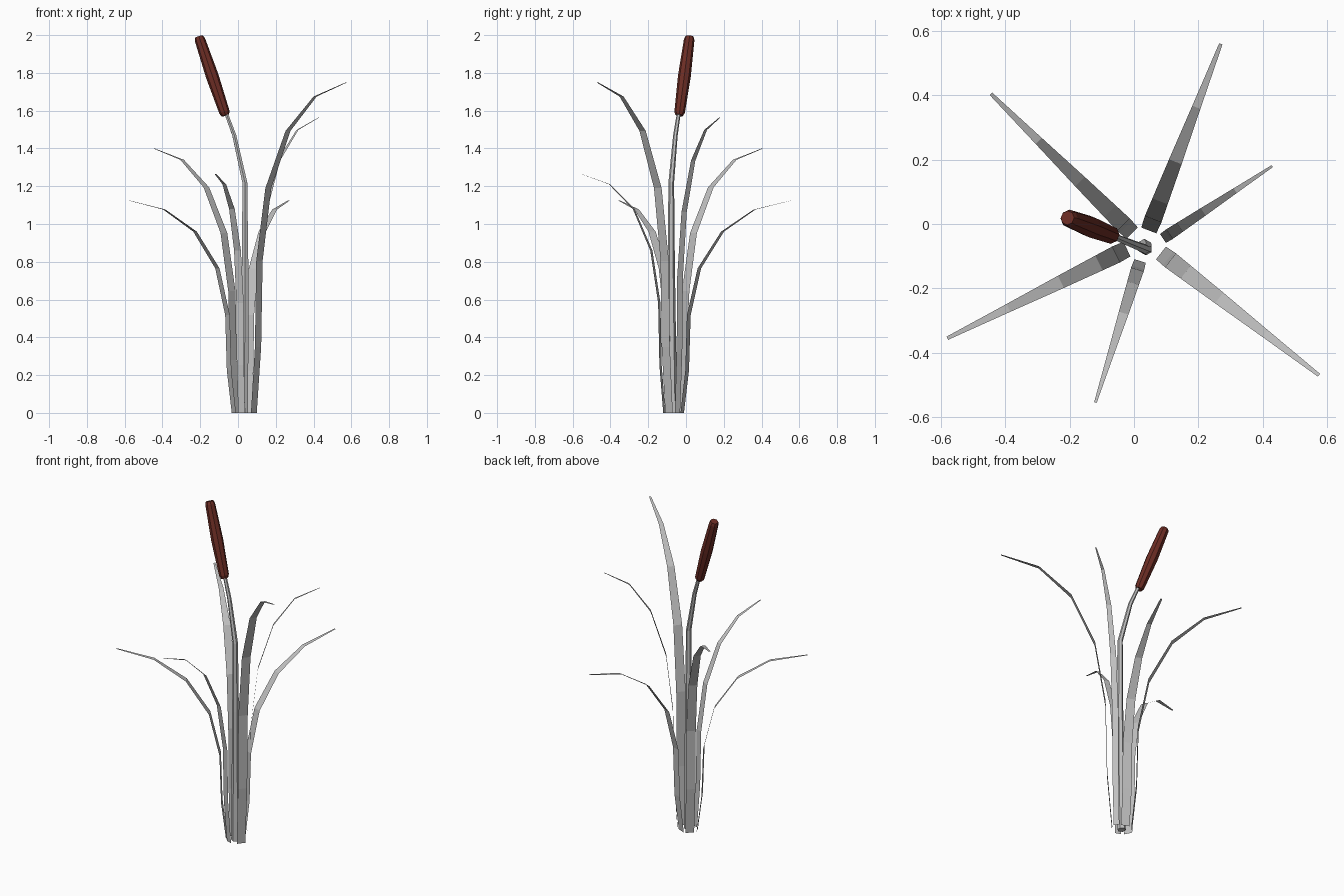
import bpy, bmesh
from mathutils import Vector

cube = bpy.data.objects.get("Cube")
if cube:
    bpy.data.objects.remove(cube, do_unlink=True)


def make_material(name, rgb):
    mat = bpy.data.materials.new(name)
    mat.use_nodes = True
    color = (*rgb, 1.0)
    mat.diffuse_color = color
    mat.node_tree.nodes["Principled BSDF"].inputs["Base Color"].default_value = color
    return mat


leaf_grey = make_material("leaf grey", (0.53, 0.53, 0.53))
seed_brown = make_material("seed head brown", (0.15, 0.026, 0.018))


def finish(name, bm, mat):
    mesh = bpy.data.meshes.new(name)
    bm.to_mesh(mesh)
    bm.free()
    mesh.materials.append(mat)
    obj = bpy.data.objects.new(name, mesh)
    bpy.context.collection.objects.link(obj)
    return obj


# Shared blade curve: (outward fraction, height fraction, width)
BLADE = [(0, 0, .05), (.045, .2, .054), (.06, .46, .055), (.156, .68, .051),
         (.368, .853, .042), (.66, .957, .027), (1, 1, .011)]


def make_leaf(name, base, tip, height):
    """Flat strip that rises from base and arches over to tip."""
    base, tip = Vector((*base, 0)), Vector((*tip, 0))
    reach = tip - base
    side = reach.normalized().cross(Vector((0, 0, 1)))
    scale = reach.length / 0.62
    bm = bmesh.new()
    last = None
    for out, up, width in BLADE:
        mid = base + reach * out + Vector((0, 0, height * up))
        half = side * width * scale / 2
        row = [bm.verts.new(mid - half), bm.verts.new(mid + half)]
        if last:
            bm.faces.new((last[0], last[1], row[1], row[0]))
        last = row
    return finish(name, bm, leaf_grey)


def make_tube(name, path, radii, sides, mat):
    """Faceted tube with capped ends, following a path."""
    pts = [Vector(p) for p in path]
    bm = bmesh.new()
    rings = []
    for i, p in enumerate(pts):
        tangent = pts[min(i + 1, len(pts) - 1)] - pts[max(i - 1, 0)]
        turn = Vector((0, 0, 1)).rotation_difference(tangent)
        ring = bmesh.ops.create_circle(bm, segments=sides, radius=radii[i])["verts"]
        for v in ring:
            v.co = p + turn @ v.co
        rings.append(ring)
    for a, b in zip(rings, rings[1:]):
        for i in range(sides):
            j = (i + 1) % sides
            bm.faces.new((a[i], a[j], b[j], b[i]))
    bm.faces.new(rings[0])
    bm.faces.new(rings[-1])
    bmesh.ops.recalc_face_normals(bm, faces=bm.faces)
    return finish(name, bm, mat)


# Six arching leaves
make_leaf("leaf_front_left", (.084, -.09), (.575, -.47), 1.75)
make_leaf("leaf_back", (.046, -.02), (.27, .56), 1.125)
make_leaf("leaf_left", (.09, -.045), (.43, .18), 1.565)
make_leaf("leaf_front_right", (-.022, -.078), (-.58, -.355), 1.125)
make_leaf("leaf_back_right", (-.006, -.028), (-.445, .405), 1.40)
make_leaf("leaf_front", (.019, -.115), (-.12, -.555), 1.265)

# Bent stalk
make_tube("stalk",
          [(.032, -.07, 0), (.036, -.075, .4), (.038, -.078, .8),
           (.036, -.078, 1.22), (-.02, -.056, 1.47), (-.068, -.036, 1.6)],
          [.024, .022, .019, .015, .012, .01], 6, leaf_grey)

# Seed head with bevelled ends
bottom, top = Vector((-.066, -.036, 1.575)), Vector((-.207, .019, 1.992))
make_tube("seed_head",
          [bottom.lerp(top, t) for t in (0, .04, .5, .96, 1)],
          [.02, .028, .034, .028, .022], 8, seed_brown)
